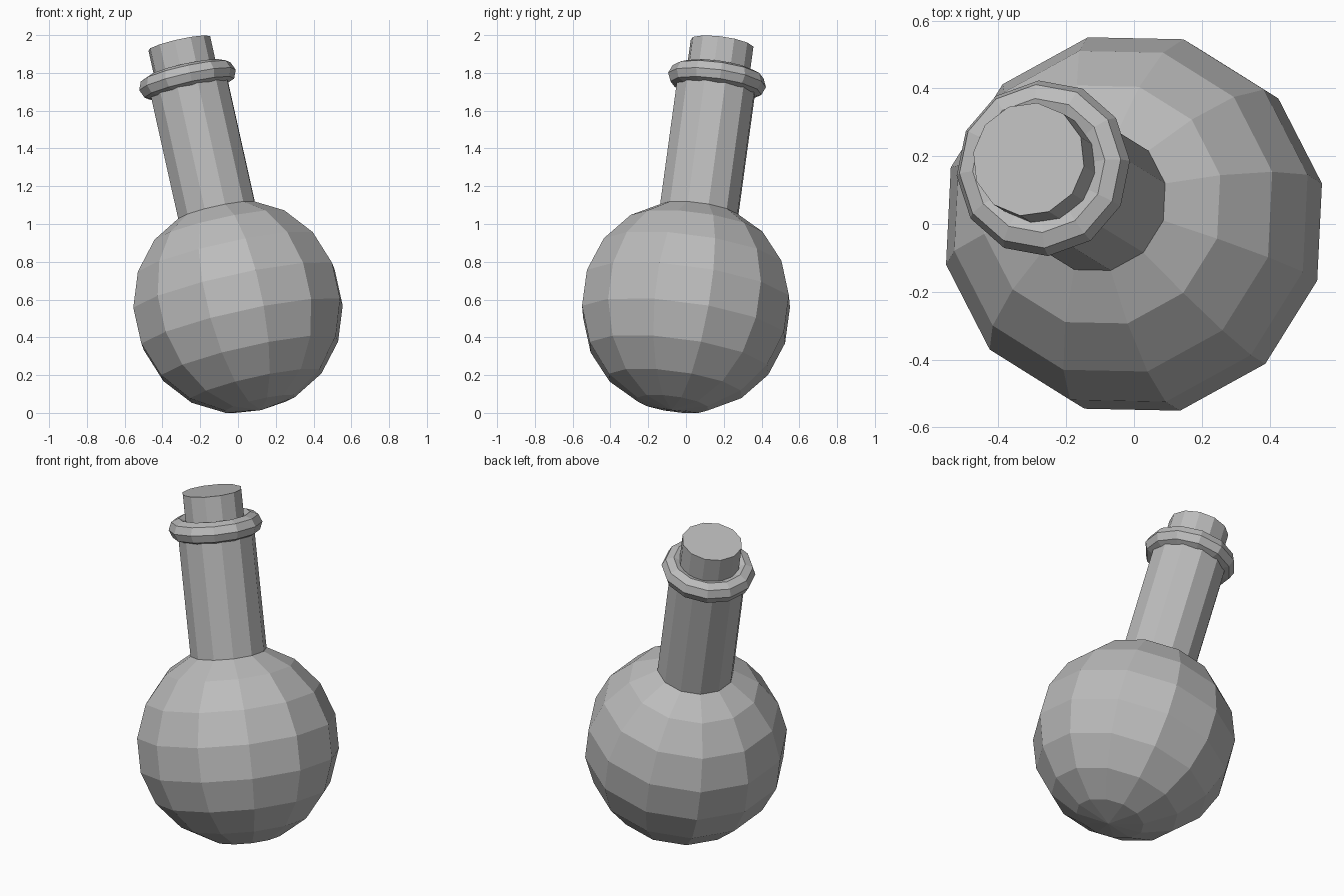
import bpy
import math
from mathutils import Vector, Matrix

cube = bpy.data.objects.get("Cube")
if cube:
    bpy.data.objects.remove(cube, do_unlink=True)

SIDES = 12
CENTRE = Vector((0, 0, 0.563))
AXIS = Vector((-0.223, 0.137, 1)).normalized()
TILT = Vector((0, 0, 1)).rotation_difference(AXIS).to_matrix().to_4x4()

# Single plain grey
grey = bpy.data.materials.new("plain_grey")
grey.use_nodes = True
colour = (0.5, 0.5, 0.5, 1)
grey.diffuse_color = colour
grey.node_tree.nodes["Principled BSDF"].inputs["Base Color"].default_value = colour


def place(name, along, spin):
    """Name the active part and set it on the leaning bottle axis."""
    part = bpy.context.object
    part.name = name
    part.data.name = name
    part.data.materials.append(grey)
    part.matrix_world = (Matrix.Translation(CENTRE + AXIS * along) @ TILT
                         @ Matrix.Rotation(math.radians(spin), 4, 'Z'))
    return part


def rod(name, radius, bottom, top, spin):
    """Closed cylinder between two distances along the axis."""
    bpy.ops.mesh.primitive_cylinder_add(vertices=SIDES, radius=radius, depth=top - bottom)
    return place(name, (bottom + top) / 2, spin)


# Round faceted body
bpy.ops.mesh.primitive_uv_sphere_add(segments=SIDES, ring_count=9, radius=0.567)
place("flask_body", 0, 13)

# Neck and stopper
rod("flask_neck", 0.214, 0.45, 1.24, 13)
rod("cork_stopper", 0.169, 1.15, 1.44, 22)

# Rolled lip around the mouth
bpy.ops.mesh.primitive_torus_add(major_segments=SIDES, minor_segments=8,
                                 major_radius=0.2, minor_radius=0.062)
place("flask_lip", 1.24, 4)
